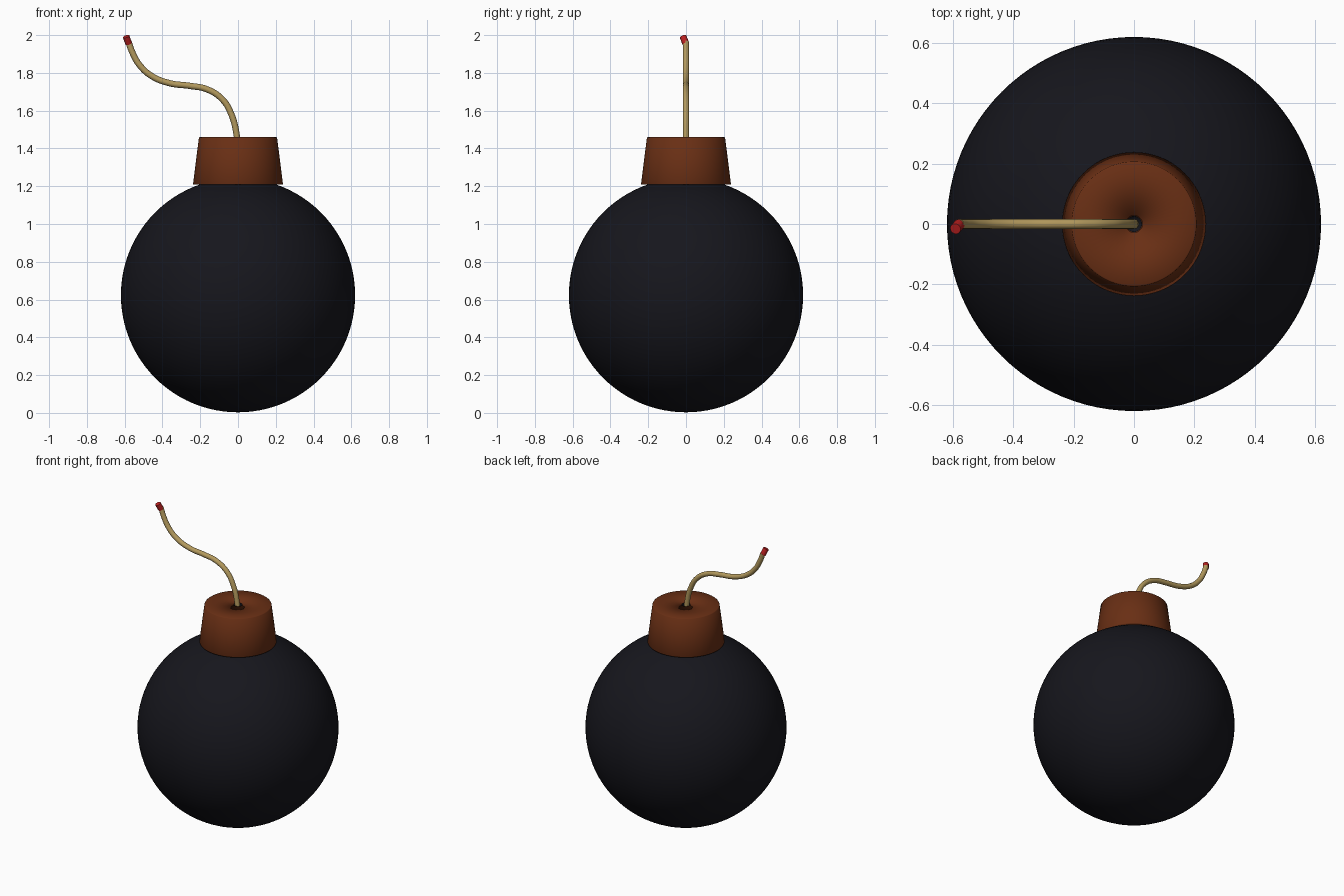
import bpy, math
from mathutils import Vector

if "Cube" in bpy.data.objects:
    bpy.data.objects.remove(bpy.data.objects["Cube"])


def material(name, rgb):
    m = bpy.data.materials.new(name)
    m.diffuse_color = (*rgb, 1)
    m.use_nodes = True
    m.node_tree.nodes["Principled BSDF"].inputs["Base Color"].default_value = m.diffuse_color
    return m


def lathe(name, profile, mat, segs=64):
    """Revolve (radius, z) points around z; radius 0 closes to a pole."""
    verts, rings, faces = [], [], []
    for r, z in profile:
        n = segs if r > 0 else 1
        rings.append([len(verts) + i % n for i in range(segs)])
        verts += [(r * math.cos(2 * math.pi * i / segs),
                   r * math.sin(2 * math.pi * i / segs), z) for i in range(n)]
    for a, b in zip(rings, rings[1:]):
        for i in range(segs):
            j = (i + 1) % segs
            faces.append(list(dict.fromkeys((a[i], a[j], b[j], b[i]))))
    me = bpy.data.meshes.new(name)
    me.from_pydata(verts, [], faces)
    me.materials.append(mat)
    me.shade_smooth()
    ob = bpy.data.objects.new(name, me)
    bpy.context.collection.objects.link(ob)
    return ob


def tube(name, points, radius, mat):
    """Smooth capped round tube through the points."""
    cu = bpy.data.curves.new(name, 'CURVE')
    cu.dimensions = '3D'
    cu.bevel_depth = radius
    cu.bevel_resolution = 4
    cu.use_fill_caps = True
    sp = cu.splines.new('BEZIER')
    sp.bezier_points.add(len(points) - 1)
    for bp, p in zip(sp.bezier_points, points):
        bp.co = Vector(p)
        bp.handle_left_type = bp.handle_right_type = 'AUTO'
    cu.materials.append(mat)
    ob = bpy.data.objects.new(name, cu)
    bpy.context.collection.objects.link(ob)
    return ob


black = material("black_iron", (0.008, 0.008, 0.012))
brown = material("brown_cap", (0.14, 0.028, 0.007))
tan = material("tan_cord", (0.45, 0.32, 0.11))
red = material("red_tip", (0.50, 0.015, 0.015))

# Round body
bpy.ops.mesh.primitive_uv_sphere_add(segments=96, ring_count=48, radius=0.62,
                                     location=(0, 0, 0.623))
body = bpy.context.object
body.name = "body"
body.data.materials.append(black)
bpy.ops.object.shade_smooth()

# Tapered cap with a small fuse hole in its top
lathe("cap", [(0.0, 1.208), (0.236, 1.208), (0.238, 1.212), (0.207, 1.457),
              (0.203, 1.46), (0.028, 1.46), (0.028, 1.40), (0.0, 1.40)], brown)

# Dark lining of the fuse hole
lathe("fuse_hole", [(0.0, 1.405), (0.0265, 1.405), (0.0265, 1.459)], black, 32)

# Curled fuse cord
tube("fuse", [(0, 0, 1.40), (-0.006, 0, 1.465), (-0.035, 0, 1.58),
              (-0.083, 0, 1.66), (-0.164, 0, 1.713), (-0.254, 0, 1.731),
              (-0.36, 0, 1.745), (-0.455, 0, 1.782), (-0.52, 0, 1.84),
              (-0.56, 0, 1.91), (-0.580, 0, 1.965)], 0.0165, tan)

# Red tip leaning slightly forward
tube("fuse_tip", [(-0.579, -0.001, 1.955), (-0.592, -0.016, 1.993)], 0.0185, red)
